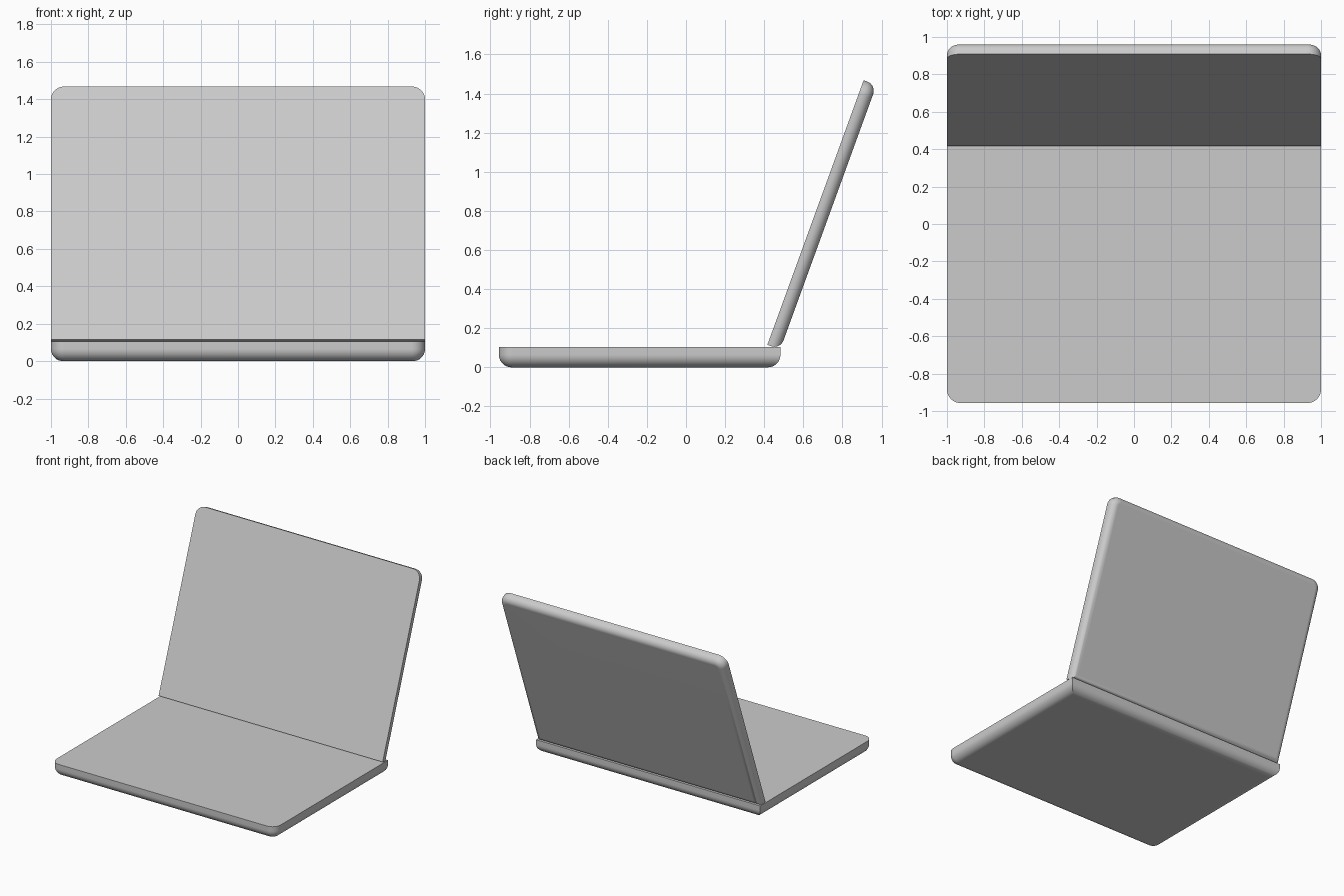
import bpy, bmesh, math

if "Cube" in bpy.data.objects:
    bpy.data.objects.remove(bpy.data.objects["Cube"], do_unlink=True)

LENGTH = 1.44      # hinge edge to far edge
CORNER = 0.072     # plan radius of the two far corners
STEPS = 8

grey = bpy.data.materials.new("casing grey")
grey.use_nodes = True
colour = (0.6, 0.6, 0.6, 1.0)
grey.diffuse_color = colour
grey.node_tree.nodes["Principled BSDF"].inputs["Base Color"].default_value = colour


def outline(inset):
    """Plan with square hinge corners and rounded far corners."""
    w, far, r = 1.0 - inset, LENGTH - inset, CORNER - inset
    points = [(-w, inset), (w, inset)]
    for side in (0, 1):
        cx = (w - r) * (1 - 2 * side)
        for i in range(STEPS + 1):
            a = math.pi / 2 * (side + i / STEPS)
            points.append((cx + r * math.cos(a), far - r + r * math.sin(a)))
    return points


def slab(name, thickness, radius, location, rotation):
    """Flat inner face at the top, edge rolled under to the outer face."""
    levels = [(thickness, 0.0)]
    for i in range(STEPS + 1):
        a = math.pi / 2 * i / STEPS
        levels.append((radius * (1 - math.sin(a)), radius * (1 - math.cos(a))))
    bm = bmesh.new()
    rings = [[bm.verts.new((x, y, z)) for x, y in outline(inset)]
             for z, inset in levels]
    bm.faces.new(rings[0])
    bm.faces.new(rings[-1][::-1])
    n = len(rings[0])
    for upper, lower in zip(rings, rings[1:]):
        for i in range(n):
            j = (i + 1) % n
            bm.faces.new((lower[i], lower[j], upper[j], upper[i]))
    bmesh.ops.recalc_face_normals(bm, faces=bm.faces)
    mesh = bpy.data.meshes.new(name)
    bm.to_mesh(mesh)
    bm.free()
    mesh.materials.append(grey)
    obj = bpy.data.objects.new(name, mesh)
    bpy.context.collection.objects.link(obj)
    obj.location = location
    obj.rotation_euler = rotation
    bpy.ops.object.select_all(action="DESELECT")
    obj.select_set(True)
    bpy.context.view_layer.objects.active = obj
    bpy.ops.object.shade_smooth_by_angle(angle=math.radians(30))
    # Keep the broad faces flat beside the rolled edge
    mod = obj.modifiers.new("flat faces", "WEIGHTED_NORMAL")
    mod.keep_sharp = True
    return obj


# Base lies flat, extending forward from the hinge
slab("base", 0.104, 0.065, (0, 0.483, 0), (0, 0, math.pi))

# Lid leans back 20 degrees, its inner face meeting the base at the hinge line
tilt = math.radians(20)
lid_thick = 0.07
slab("lid", lid_thick, 0.05,
     (0, 0.416 + lid_thick * math.cos(tilt), 0.115 - lid_thick * math.sin(tilt)),
     (math.pi / 2 - tilt, 0, 0))
